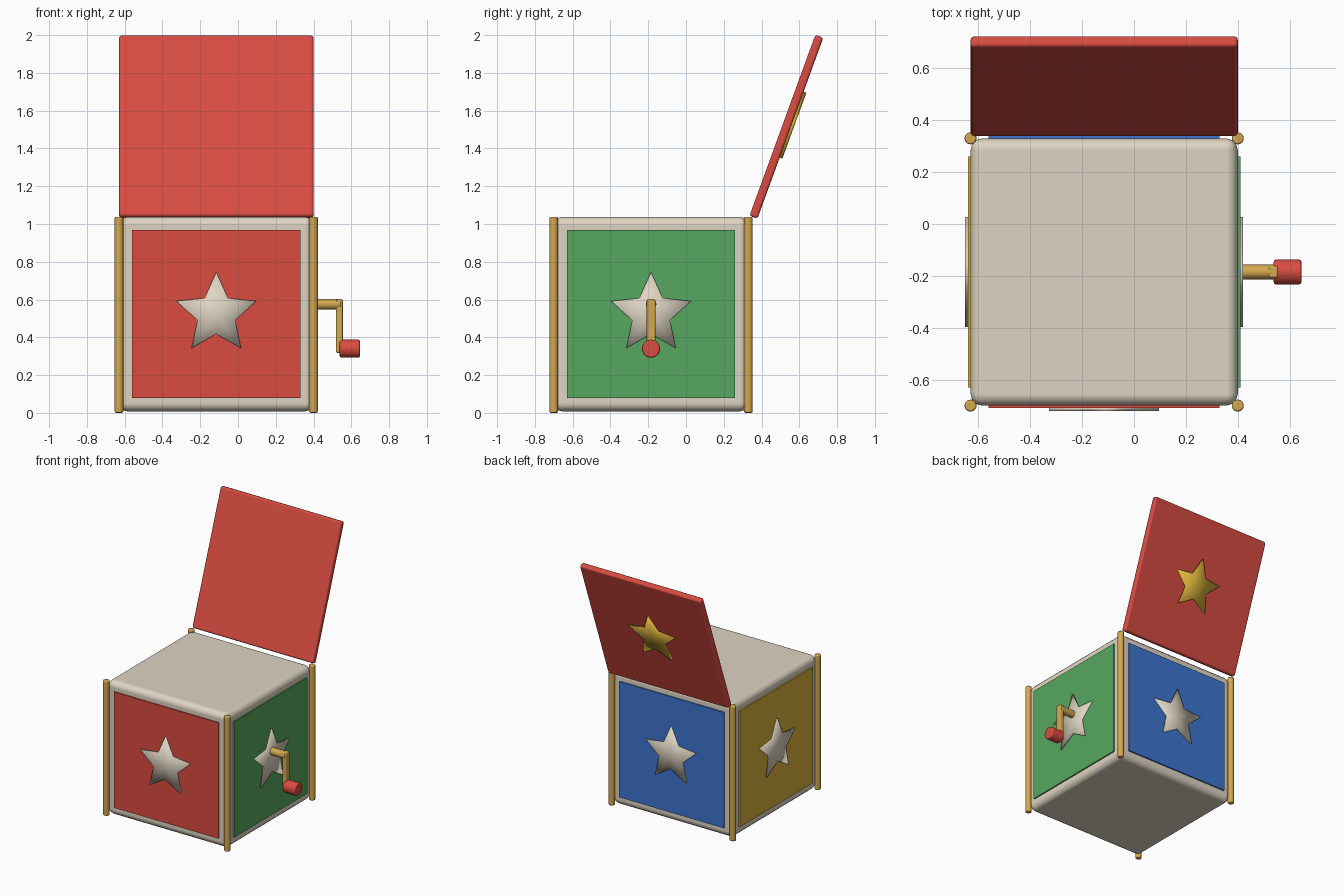
import bpy, bmesh
from math import pi, sin, cos, radians
from mathutils import Matrix, Vector

cube = bpy.data.objects.get("Cube")
if cube:
    bpy.data.objects.remove(cube, do_unlink=True)


def material(name, *srgb):
    col = [((c / 255 + 0.055) / 1.055) ** 2.4 for c in srgb] + [1.0]
    m = bpy.data.materials.new(name)
    m.use_nodes = True
    m.diffuse_color = col
    m.node_tree.nodes["Principled BSDF"].inputs["Base Color"].default_value = col
    return m


CREAM = material("cream", 222, 212, 194)
RED = material("red", 217, 76, 65)
GREEN = material("green", 86, 167, 95)
BLUE = material("blue", 62, 116, 208)
YELLOW = material("yellow", 217, 178, 58)
BRASS = material("brass", 212, 168, 80)

CX, CY, CZ = -0.115, -0.185, 0.523      # box centre
HALF = 0.515                            # box half size


def finish(bm, name, mat, matrix, bevel=0, segments=3, smooth=True):
    bmesh.ops.recalc_face_normals(bm, faces=bm.faces)
    me = bpy.data.meshes.new(name)
    bm.to_mesh(me)
    bm.free()
    me.materials.append(mat)
    ob = bpy.data.objects.new(name, me)
    bpy.context.collection.objects.link(ob)
    ob.matrix_world = matrix
    if smooth:
        me.shade_smooth()
    if bevel:
        mod = ob.modifiers.new("rounded_edges", 'BEVEL')
        mod.width = bevel
        mod.segments = segments
        mod.limit_method = 'ANGLE'
        mod.harden_normals = True
    return ob


def box(name, size, mat, matrix, bevel=0, smooth=True):
    bm = bmesh.new()
    bmesh.ops.create_cube(bm, size=1)
    bmesh.ops.scale(bm, vec=size, verts=bm.verts)
    return finish(bm, name, mat, matrix, bevel, smooth=smooth)


def rod(name, radius, length, mat, matrix, bevel=0.008):
    bm = bmesh.new()
    bmesh.ops.create_cone(bm, cap_ends=True, segments=24, radius1=radius,
                          radius2=radius, depth=length)
    return finish(bm, name, mat, matrix, bevel, 2)


def star(name, radius, depth, mat, matrix):
    # Flat five-pointed prism fanned from its middle, softly shaded
    bm = bmesh.new()
    rim = []
    for i in range(10):
        r = radius if i % 2 == 0 else radius * 0.47
        a = pi / 2 + i * pi / 5
        rim.append(Vector((r * cos(a), r * sin(a), 0)))
    low = [bm.verts.new(p) for p in rim]
    top = [bm.verts.new(p + Vector((0, 0, depth))) for p in rim]
    mid = bm.verts.new((0, 0, depth))
    for i in range(10):
        j = (i + 1) % 10
        bm.faces.new((low[i], low[j], top[j], top[i]))
        bm.faces.new((top[i], top[j], mid))
    bm.faces.new(low[::-1])
    return finish(bm, name, mat, matrix)


def at(x, y, z):
    return Matrix.Translation((x, y, z))


def rot(deg, axis):
    return Matrix.Rotation(radians(deg), 4, axis)


# Box body
box("box_body", (2 * HALF,) * 3, CREAM, at(CX, CY, CZ), 0.045)

# Coloured panel and star on each side
sides = [("front", RED), ("left", GREEN), ("back", BLUE), ("right", YELLOW)]
for i, (side, mat) in enumerate(sides):
    face = at(CX, CY, CZ) @ rot(90 * i, 'Z') @ rot(90, 'X')
    box(side + "_panel", (0.89, 0.89, 0.02), mat, face @ at(0, 0, HALF), smooth=False)
    star(side + "_star", 0.223, 0.015, CREAM, face @ at(0, 0, HALF + 0.006))

# Corner posts
for sx, xname in ((-1, "right"), (1, "left")):
    for sy, yname in ((-1, "front"), (1, "back")):
        rod(f"{yname}_{xname}_post", 0.023, 1.038, BRASS,
            at(CX + sx * HALF, CY + sy * HALF, 0.519))

# Open lid with its star
lid = at(CX, 0.5315, 1.515) @ rot(-20, 'X')
box("lid", (1.03, 0.045, 1.02), RED, lid, 0.014)
star("lid_star", 0.205, 0.018, YELLOW, lid @ rot(180, 'Z') @ rot(90, 'X') @ at(0, 0, 0.02))

# Crank
rod("crank_shaft", 0.028, 0.16, BRASS, at(0.465, CY, 0.575) @ rot(90, 'Y'))
box("crank_arm", (0.036, 0.046, 0.285), BRASS, at(0.537, CY, 0.46), 0.008)
rod("crank_knob", 0.048, 0.108, RED, at(0.592, CY, 0.34) @ rot(90, 'Y'), 0.01)

# Crisp edges on the round parts
for ob in bpy.context.scene.objects:
    if ob.type == 'MESH' and ob.name.endswith(("_post", "_shaft", "_knob")):
        bpy.ops.object.select_all(action='DESELECT')
        ob.select_set(True)
        bpy.context.view_layer.objects.active = ob
        bpy.ops.object.shade_smooth_by_angle(angle=radians(40))
